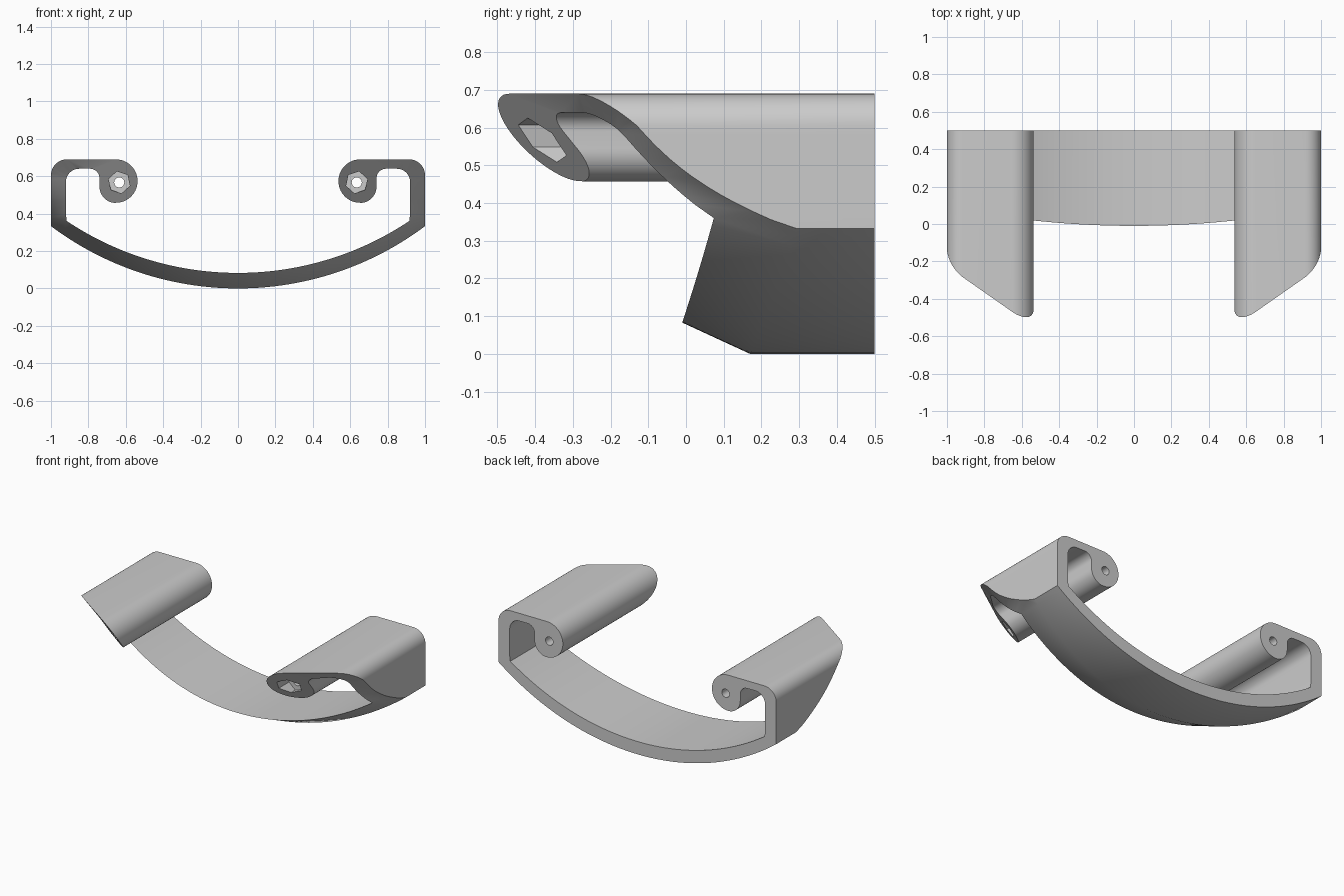
import bpy, bmesh, math

if "Cube" in bpy.data.objects:
    bpy.data.objects.remove(bpy.data.objects["Cube"])

BACK, FLOOR, FLAT = 0.5, -0.3, -0.5

grey = bpy.data.materials.new("light grey")
grey.use_nodes = True
grey.diffuse_color = (0.6, 0.6, 0.6, 1)
grey.node_tree.nodes["Principled BSDF"].inputs["Base Color"].default_value = (0.6, 0.6, 0.6, 1)


def arc(cx, cz, r, start, end, n):
    angles = [math.radians(start + (end - start) * i / n) for i in range(n + 1)]
    return [(cx + r * math.cos(a), cz + r * math.sin(a)) for a in angles]


def steps(x, z0, z1, n):
    return [(x, z0 + (z1 - z0) * i / n) for i in range(1, n)]


def side_sweep(x, z, bend):
    if x < 0.8:
        return 0
    return min(0.026, 0.3 * (0.69 - z)) + bend * max(0, 0.66 - z) ** 3


def slanted(points, bend):
    """Give each profile point the depth of the slanted front cut."""
    return [(x, -0.375 + 0.7 * (x - 0.653) - 0.81 * (z - 0.575) + side_sweep(x, z, bend), z)
            for x, z in points]


def mirrored(points):
    return [(-x, y, z) for x, y, z in reversed(points)]


# Half profile: outer bow, outer wall, shoulder and curled lip
bow_out = arc(0, 1.668, 1.668, -90, -53.2, 28)
outside = steps(1, 0.333, 0.605, 12) + arc(0.915, 0.605, 0.085, 0, 90, 10)
outside += arc(0.653, 0.574, 0.116, 90, 270, 28)

# Half profile: lip throat, inner wall and inner bow
inside = arc(0.653, 0.545, 0.088, 270, 360, 12)[1:]
inside += arc(0.791, 0.59, 0.05, 180, 90, 8) + arc(0.85, 0.57, 0.07, 90, 0, 8)
inside += steps(0.92, 0.57, 0.37, 8)
bow_in = arc(0, 1.733, 1.65, -90, -56.3, 28)

half = [(x, 0.17 + 0.124 * x * x, z) for x, z in bow_out]
half += slanted(outside, 5.5) + slanted(inside, 2.2)
half += [(x, -0.01 + 0.1 * x * x, z) for x, z in reversed(bow_in)]
outline = half + mirrored(half[1:-1])

# Nut pocket and screw hole outlines
hexagon = slanted(arc(0.635, 0.567, 0.06, 18, 318, 5), 0)
circle = [(x, FLOOR, z) for x, z in arc(0.635, 0.567, 0.027, 0, 345, 23)]

bm = bmesh.new()


def ring(points, y):
    return [bm.verts.new((p[0], y, p[2])) for p in points]


def wall(fore, rear, outward):
    """Join two matching rings; outward False makes a bore."""
    for i in range(len(fore)):
        j = (i + 1) % len(fore)
        quad = [rear[i], rear[j], fore[j], fore[i]]
        bm.faces.new(quad if outward else quad[::-1])


def cap(rings, facing):
    """Fill a flat area bounded by rings, leaving the holes open."""
    edges = [bm.edges.get((r[i - 1], r[i])) for r in rings for i in range(len(r))]
    made = bmesh.ops.triangle_fill(bm, edges=edges, use_beauty=True, normal=(0, facing, 0))
    for f in made["geom"]:
        if isinstance(f, bmesh.types.BMFace):
            f.normal_update()
            if f.normal.y * facing < 0:
                f.normal_flip()


# Main band
fore, rear = ring(outline, FLAT), ring(outline, BACK)
wall(fore, rear, True)
front_rings, rear_rings = [fore], [rear]
depths = [outline]

# Hexagonal pockets ending in round screw holes
for pocket, hole in ((hexagon, circle), (mirrored(hexagon), mirrored(circle))):
    mouth, base = ring(pocket, FLAT), ring(pocket, FLOOR)
    start, end = ring(hole, FLOOR), ring(hole, BACK)
    wall(mouth, base, False)
    wall(start, end, False)
    cap([base, start], -1)
    front_rings.append(mouth)
    rear_rings.append(end)
    depths.append(pocket)

cap(front_rings, -1)
cap(rear_rings, 1)

# Slant the front
for verts, points in zip(front_rings, depths):
    for v, p in zip(verts, points):
        v.co.y = p[1]

mesh = bpy.data.meshes.new("curved_bracket")
bm.to_mesh(mesh)
bm.free()
mesh.materials.append(grey)
bracket = bpy.data.objects.new("curved_bracket", mesh)
bpy.context.scene.collection.objects.link(bracket)

bpy.ops.object.select_all(action="DESELECT")
bracket.select_set(True)
bpy.context.view_layer.objects.active = bracket
bpy.ops.object.shade_smooth_by_angle(angle=math.radians(30))
